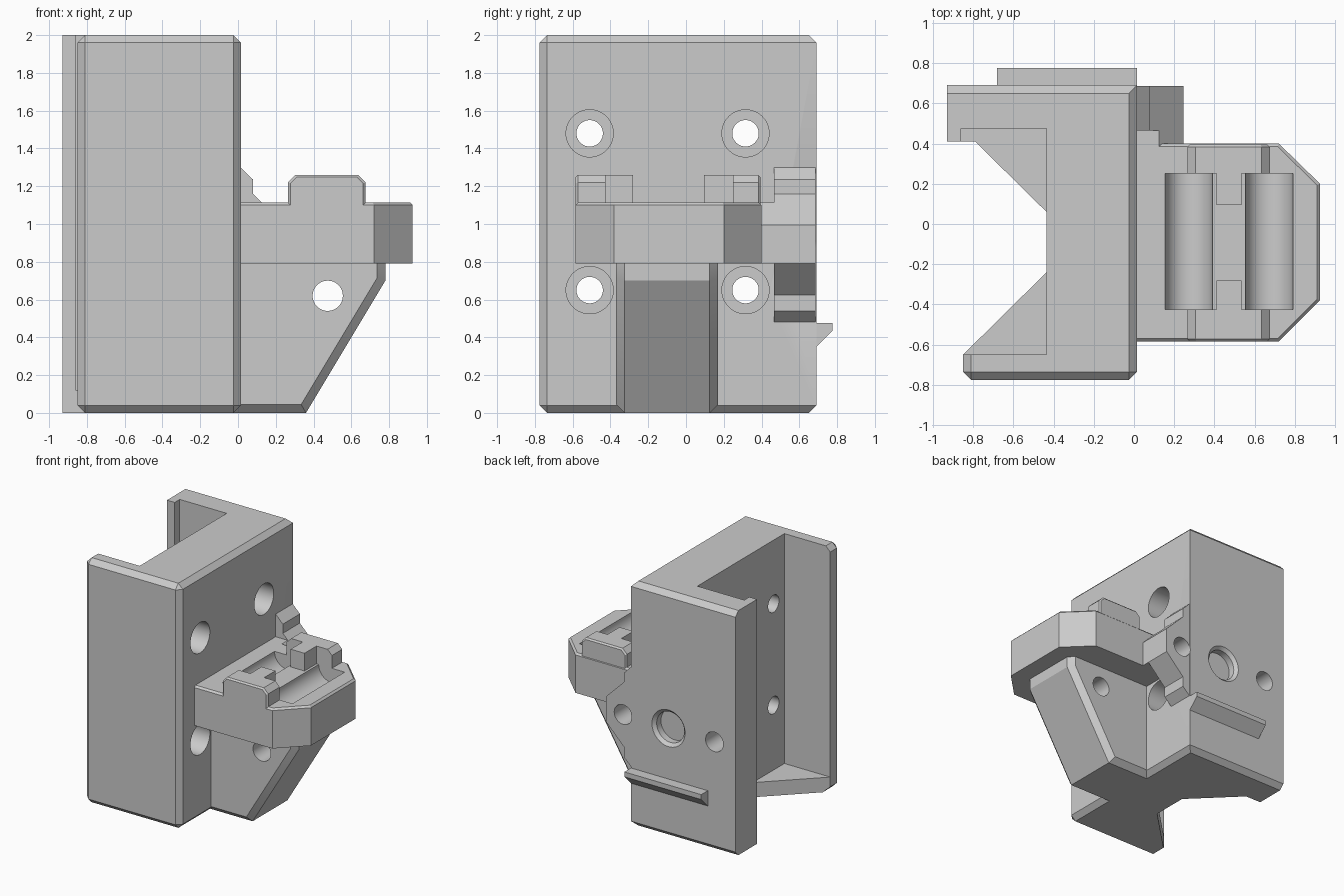
import bpy, bmesh, math
from mathutils import Matrix, Vector

cube = bpy.data.objects.get("Cube")
if cube:
    bpy.data.objects.remove(cube, do_unlink=True)

grey = bpy.data.materials.new("plain_grey")
grey.use_nodes = True
grey.diffuse_color = (0.6, 0.6, 0.6, 1)
grey.node_tree.nodes["Principled BSDF"].inputs["Base Color"].default_value = (0.6, 0.6, 0.6, 1)


def add_object(name, bm):
    bmesh.ops.recalc_face_normals(bm, faces=bm.faces)
    mesh = bpy.data.meshes.new(name)
    bm.to_mesh(mesh)
    bm.free()
    mesh.materials.append(grey)
    ob = bpy.data.objects.new(name, mesh)
    bpy.context.collection.objects.link(ob)
    return ob


def prism(name, pts, axis, lo, hi, chamfer=0, rule=None):
    """Extrude a profile along an axis; chamfer the edges picked by rule(mid, direction)."""
    place = {"x": lambda a, b, h: (h, a, b),
             "y": lambda a, b, h: (a, h, b),
             "z": lambda a, b, h: (a, b, h)}[axis]
    bm = bmesh.new()
    ends = [[bm.verts.new(place(a, b, h)) for a, b in pts] for h in (lo, hi)]
    for loop in ends:
        bm.faces.new(loop)
    n = len(pts)
    for i in range(n):
        j = (i + 1) % n
        bm.faces.new((ends[0][i], ends[0][j], ends[1][j], ends[1][i]))
    bmesh.ops.recalc_face_normals(bm, faces=bm.faces)
    if chamfer:
        chosen = []
        for e in bm.edges:
            a, b = (v.co for v in e.verts)
            if rule((a + b) / 2, (b - a).normalized()):
                chosen.append(e)
        bmesh.ops.bevel(bm, geom=chosen, offset=chamfer, segments=1,
                        profile=0.5, affect='EDGES')
    return add_object(name, bm)


def box(name, x, y, z, chamfer=0, rule=None):
    pts = [(x[0], y[0]), (x[1], y[0]), (x[1], y[1]), (x[0], y[1])]
    return prism(name, pts, "z", z[0], z[1], chamfer, rule)


def rod(name, axis, start, length, r1, r2=None):
    """Cylinder or cone from start along +axis, r1 at the start end."""
    bm = bmesh.new()
    bmesh.ops.create_cone(bm, cap_ends=True, segments=48, radius1=r1,
                          radius2=r1 if r2 is None else r2, depth=length)
    d = Vector([float(axis == c) for c in "xyz"])
    turn = Vector((0, 0, 1)).rotation_difference(d).to_matrix().to_4x4()
    bm.transform(Matrix.Translation(Vector(start) + d * length / 2) @ turn)
    return add_object(name, bm)


def combine(target, tools, operation='DIFFERENCE'):
    bpy.context.view_layer.objects.active = target
    for tool in tools:
        tool.hide_render = True
        mod = target.modifiers.new("shape", 'BOOLEAN')
        mod.operation, mod.solver, mod.object = operation, 'EXACT', tool
        bpy.ops.object.modifier_apply(modifier=mod.name)
        bpy.data.objects.remove(tool, do_unlink=True)


# Channel body, open to the right, with a longer back wall
FACE, BACK, FRONT = 0.015, 0.69, -0.775
body = box("channel_body", (-0.85, FACE), (FRONT, BACK), (0, 2), 0.04,
           lambda m, d: abs(d.z) < 0.5 or m.y < 0)
back_wall = box("back_wall", (-0.93, -0.7), (0.41, BACK), (0, 2), 0.04,
                lambda m, d: abs(d.x) > 0.5 and m.y > 0.6)
combine(body, [back_wall], 'UNION')

# Pocket above the floor, and the tapered opening through everything
mouth = [(-0.79, 0.41), (-0.435, 0.06), (-0.435, -0.24),
         (-0.85, -0.65), (-1.1, -0.65), (-1.1, 0.41)]
combine(body, [box("pocket", (-0.86, -0.435), (-0.65, 0.475), (0.12, 3)),
               prism("mouth", mouth, "z", -1, 3)])

# Counterbored mounting holes
for y in (-0.51, 0.315):
    for z in (0.65, 1.48):
        combine(body, [rod("counterbore", "x", (-0.22, y, z), 0.5, 0.125),
                       rod("bolt_hole", "x", (-0.6, y, z), 0.8, 0.07)])

# Round recess with a bevelled rim, and a screw hole, on the back
combine(body, [rod("recess", "y", (-0.325, 0.61, 0.89), 0.2, 0.125),
               rod("recess_rim", "y", (-0.325, 0.66, 0.89), 0.04, 0.12, 0.16),
               rod("screw_hole", "y", (-0.74, 0.35, 0.89), 0.5, 0.08)])

# Ledge strip on the back
ledge = prism("back_ledge", [(0.66, 0.32), (0.775, 0.435), (0.775, 0.475), (0.66, 0.475)],
              "x", -0.68, FACE)

# Sloped support arm with a cross hole
arm = prism("support_arm", [(-0.05, 0), (0.36, 0), (0.78, 0.7), (0.78, 0.82), (-0.05, 0.82)],
            "y", -0.37, 0.17, 0.045,
            lambda m, d: abs(d.y) < 0.5 and m.z < 0.8 and m.x > 0)
combine(arm, [rod("cross_hole", "y", (0.475, -1, 0.62), 2, 0.08)])

# Platform with clipped outer corners
TOP = 1.115
outline = [(-0.03, -0.585), (0.72, -0.585), (0.925, -0.38),
           (0.925, 0.2), (0.72, 0.4), (-0.03, 0.4)]
platform = prism("platform", outline, "z", 0.79, TOP, 0.015,
                 lambda m, d: m.z > 1 and m.x > 0)

# Two round-bottomed troughs in the platform
for x in (0.2725, 0.6725):
    combine(platform, [rod("trough", "y", (x, -0.425, TOP), 0.675, 0.1175)])

# End posts, each with a tongue reaching inward
post_profile = [(0.265, 1.09), (0.675, 1.09), (0.675, 1.22), (0.635, 1.26),
                (0.305, 1.26), (0.265, 1.22)]
posts = []
for name, lo, hi, outer, tongue in (
        ("front_post", -0.585, -0.425, -0.585, (-0.43, -0.28)),
        ("back_post", 0.25, 0.395, 0.395, (0.095, 0.255))):
    post = prism(name, post_profile, "y", lo, hi, 0.012,
                 lambda m, d: abs(m.y - outer) < 0.001 and m.z > 1.1)
    # Continue the trough ends square where the post base dips into them
    tip = box(name + "_tongue", (0.41, 0.535), tongue, (1.09, 1.26))
    posts += [post, tip]

# Stepped side block at the back, with its filler against the platform
block = prism("side_block", [(-0.03, 1.3), (FACE, 1.3), (0.08, 1.235), (0.08, 1.16),
                             (0.245, 0.995), (0.245, 0.79), (0.08, 0.625),
                             (0.08, 0.54), (FACE, 0.48), (-0.03, 0.48)], "y", 0.465, 0.685)
filler = prism("side_block_filler", [(-0.03, TOP), (0.125, TOP), (0.245, 0.995),
                                     (0.245, 0.79), (-0.03, 0.79)], "y", 0.38, 0.47)
for part in (block, body):
    combine(part, [rod("screw_hole", "y", (0.09, 0.5, 0.89), 0.5, 0.08)])

# Smooth round walls, keep hard edges
bpy.ops.object.select_all(action='DESELECT')
for ob in [body, ledge, arm, platform, block, filler] + posts:
    ob.select_set(True)
bpy.context.view_layer.objects.active = body
bpy.ops.object.shade_smooth_by_angle(angle=math.radians(25))
